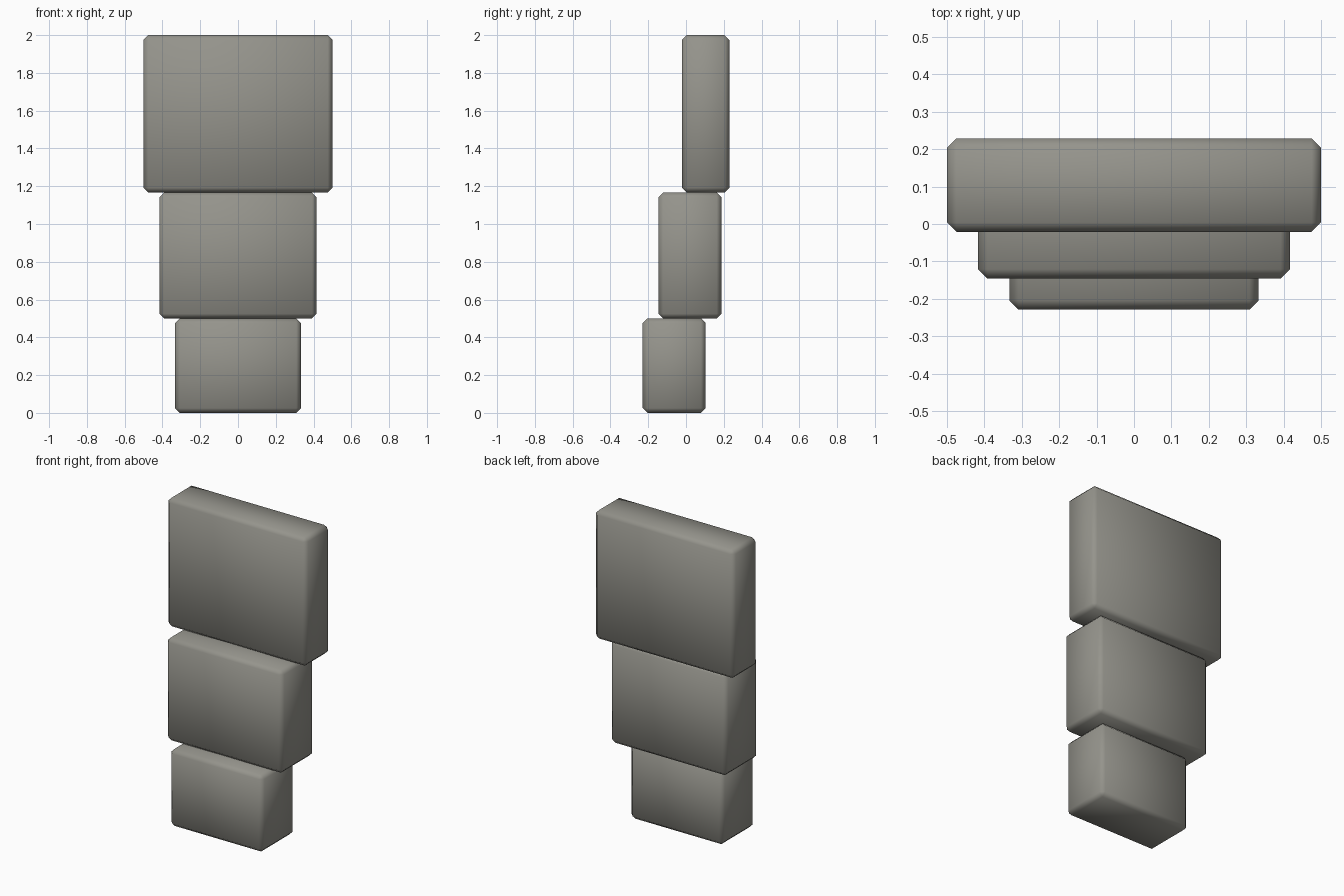
import bpy, bmesh

if "Cube" in bpy.data.objects:
    bpy.data.objects.remove(bpy.data.objects["Cube"])

stone = bpy.data.materials.new("warm_grey_stone")
stone.diffuse_color = (0.30, 0.295, 0.262, 1)
stone.use_nodes = True
stone.node_tree.nodes["Principled BSDF"].inputs["Base Color"].default_value = stone.diffuse_color
U = 1 / 12  # block unit


def block(name, width, y0, y1, z0, z1):
    """Softly shaded box with one-step chamfered edges, centred on x = 0."""
    bm = bmesh.new()
    bmesh.ops.create_cube(bm, size=1)
    for v in bm.verts:
        v.co.x *= width
        v.co.y = y0 + (v.co.y + 0.5) * (y1 - y0)
        v.co.z = z0 + (v.co.z + 0.5) * (z1 - z0)
    bmesh.ops.bevel(bm, geom=bm.edges[:], offset=0.025, segments=1,
                    profile=0.5, affect='EDGES')
    for f in bm.faces:
        f.smooth = True
    mesh = bpy.data.meshes.new(name)
    bm.to_mesh(mesh)
    bm.free()
    mesh.materials.append(stone)
    obj = bpy.data.objects.new(name, mesh)
    bpy.context.collection.objects.link(obj)


# Three stacked blocks, each wider and set further back than the one below
block("lower_block", 8 * U, -2.75 * U, 1.25 * U, 0, 6 * U)
block("middle_block", 10 * U, -1.75 * U, 2.25 * U, 6 * U, 14 * U)
block("upper_block", 12 * U, -0.25 * U, 2.75 * U, 14 * U, 24 * U)
